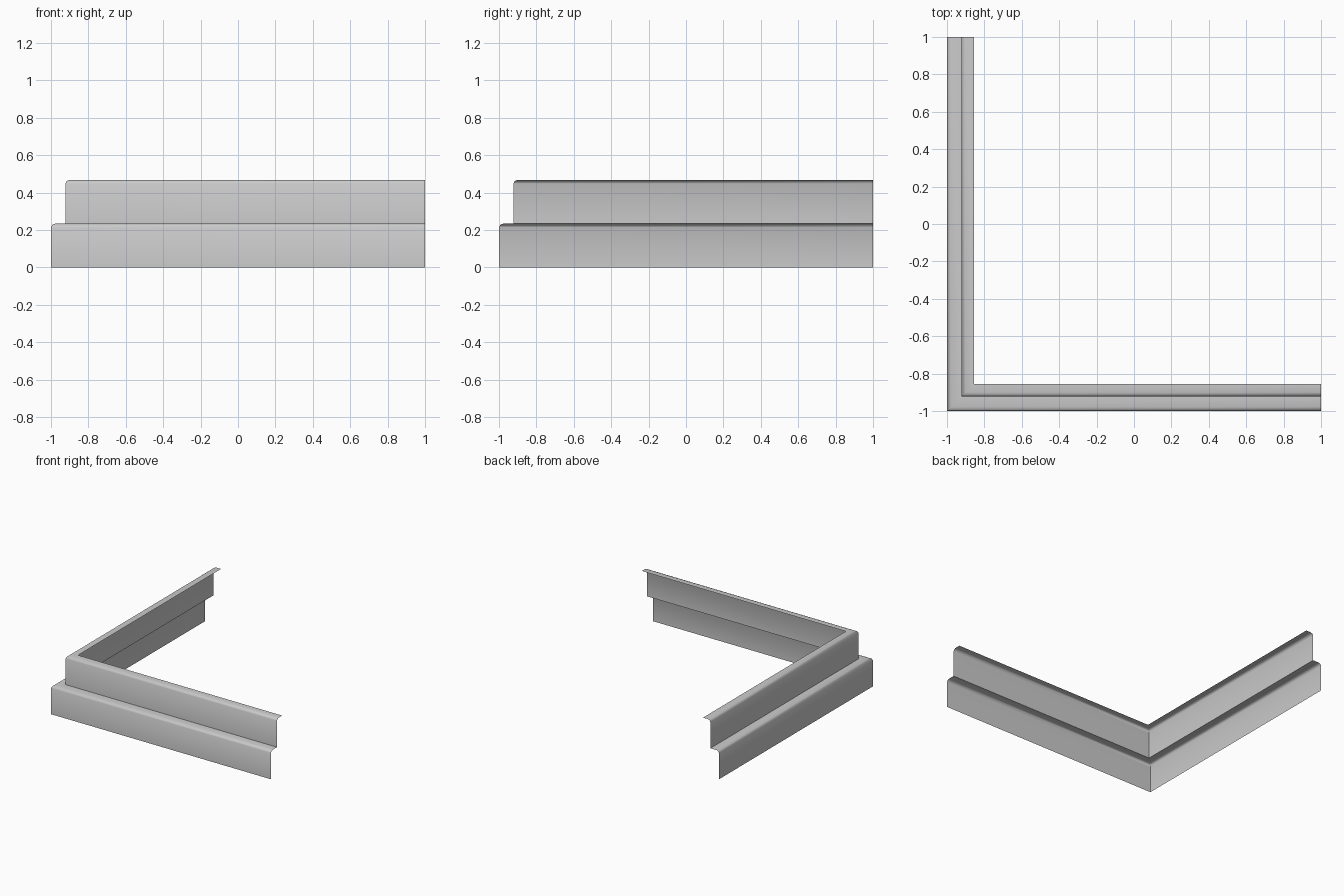
import bpy
import bmesh
import math

cube = bpy.data.objects.get("Cube")
if cube:
    bpy.data.objects.remove(cube, do_unlink=True)

# Plain grey sheet material
grey = bpy.data.materials.new("plain grey")
grey.use_nodes = True
colour = (0.6, 0.6, 0.6, 1)
grey.diffuse_color = colour
grey.node_tree.nodes["Principled BSDF"].inputs["Base Color"].default_value = colour

# Stepped sheet section: (inset from outer face, height)
STEP_H = 0.234
section = [(0, 0)]
for base, width, level in ((0, 0.078, 1), (0.078, 0.067, 2)):
    top = STEP_H * level
    section += [(base, top - 0.02), (base + 0.007, top - 0.006),
                (base + 0.022, top), (base + width, top)]

# Sweep the section along an L-shaped path with a mitred corner
bm = bmesh.new()
rows = []
for d, z in section:
    inner = -1 + d
    path = ((-1 + d, 1), (inner, inner), (1, inner))
    rows.append([bm.verts.new((x, y, z)) for x, y in path])
for low, high in zip(rows, rows[1:]):
    for i in range(2):
        bm.faces.new((low[i], low[i + 1], high[i + 1], high[i]))

mesh = bpy.data.meshes.new("stepped_corner_trim")
bm.to_mesh(mesh)
bm.free()
mesh.materials.append(grey)
trim = bpy.data.objects.new("stepped_corner_trim", mesh)
bpy.context.collection.objects.link(trim)

# Soft rolled edges, crisp mitre and step
bpy.ops.object.select_all(action="DESELECT")
trim.select_set(True)
bpy.context.view_layer.objects.active = trim
bpy.ops.object.shade_smooth_by_angle(angle=math.radians(50))
